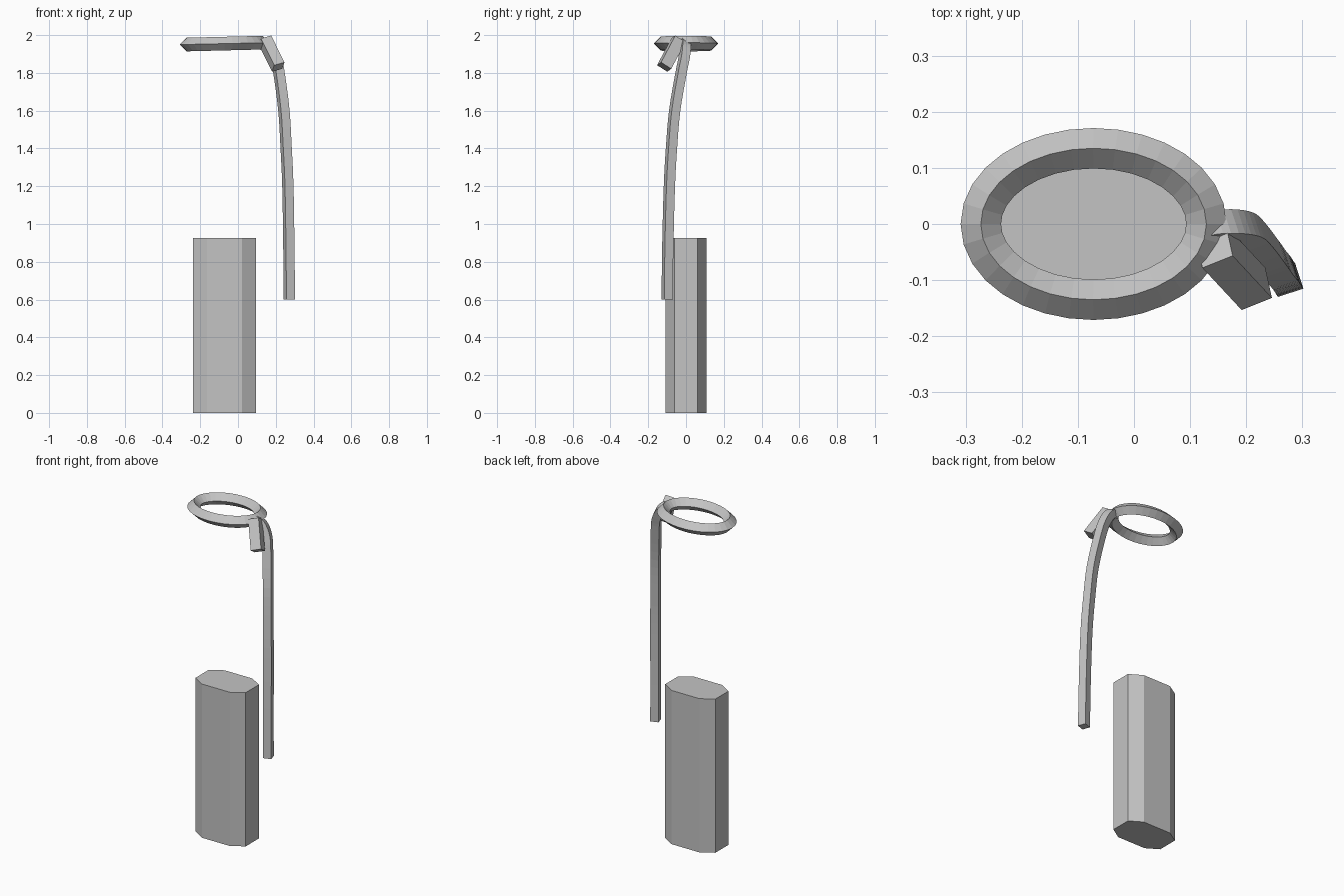
import bpy, bmesh, math
from mathutils import Vector, Matrix

old = bpy.data.objects.get("Cube")
if old:
    bpy.data.objects.remove(old, do_unlink=True)

grey = bpy.data.materials.new("plain_grey")
grey.use_nodes = True
grey.diffuse_color = (0.55, 0.55, 0.55, 1)
grey.node_tree.nodes["Principled BSDF"].inputs["Base Color"].default_value = grey.diffuse_color


def finish(name, bm):
    bmesh.ops.recalc_face_normals(bm, faces=bm.faces)
    mesh = bpy.data.meshes.new(name)
    bm.to_mesh(mesh)
    bm.free()
    mesh.materials.append(grey)
    obj = bpy.data.objects.new(name, mesh)
    bpy.context.collection.objects.link(obj)
    return obj


def sweep(name, path, ref, radius, turn, closed=False):
    """Carry a square section along a path, keeping it aligned to ref."""
    bm = bmesh.new()
    n = len(path)
    rings = []
    for i, p in enumerate(path):
        ahead = path[(i + 1) % n] if closed else path[min(i + 1, n - 1)]
        behind = path[i - 1] if closed else path[max(i - 1, 0)]
        tangent = (ahead - behind).normalized()
        u = (ref - tangent * ref.dot(tangent)).normalized()
        v = tangent.cross(u)
        angles = [turn + k * math.pi / 2 for k in range(4)]
        rings.append([bm.verts.new(p + radius * (u * math.cos(a) + v * math.sin(a)))
                      for a in angles])
    for i in range(n if closed else n - 1):
        a, b = rings[i], rings[(i + 1) % n]
        for k in range(4):
            m = (k + 1) % 4
            bm.faces.new((a[k], a[m], b[m], b[k]))
    if not closed:
        bm.faces.new(rings[0])
        bm.faces.new(rings[-1])
    return finish(name, bm)


def smooth_path(points, steps):
    """Catmull-Rom curve through the points."""
    pts = [Vector(p) for p in points]
    pts = [2 * pts[0] - pts[1]] + pts + [2 * pts[-1] - pts[-2]]
    out = []
    for a, b, c, d in zip(pts, pts[1:], pts[2:], pts[3:]):
        for s in range(steps):
            t = s / steps
            out.append(0.5 * (2 * b + (c - a) * t + (2 * a - 5 * b + 4 * c - d) * t ** 2
                              + (3 * b - a - 3 * c + d) * t ** 3))
    return out + [pts[-2]]


# Eight-sided pillar
CX = -0.072
outline = [(0.167, 0.062), (0.093, 0.108)]
corners = []
for sx, sy in ((1, 1), (-1, 1), (-1, -1), (1, -1)):
    pair = outline if sx * sy > 0 else outline[::-1]
    corners += [(CX + sx * x, sy * y, 0) for x, y in pair]
bm = bmesh.new()
base = bm.faces.new([bm.verts.new(c) for c in corners])
top = bmesh.ops.extrude_face_region(bm, geom=[base], use_keep_orig=True)
bmesh.ops.translate(bm, vec=(0, 0, 0.925),
                    verts=[g for g in top["geom"] if isinstance(g, bmesh.types.BMVert)])
finish("pillar", bm)

# Oval hoop with a diamond section
SEGMENTS = 32
oval = [Vector((CX + 0.201 * math.cos(a), 0.135 * math.sin(a), 1.955 + 0.005 * math.cos(a)))
        for a in (2 * math.pi * i / SEGMENTS for i in range(SEGMENTS))]
sweep("hoop", oval, Vector((0, 0, 1)), 0.036, 0, closed=True)

# Long curved handle hanging from the hoop
handle = [(0.125, -0.01, 1.955), (0.165, -0.005, 1.935), (0.198, -0.01, 1.88),
          (0.217, -0.026, 1.8), (0.243, -0.06, 1.6), (0.255, -0.077, 1.4),
          (0.264, -0.088, 1.2), (0.269, -0.096, 0.9), (0.272, -0.1, 0.6)]
sweep("handle", smooth_path(handle, 4), Vector((0.95, 0.31, 0)), 0.0335, math.pi / 4)

# Slanted block at the joint
axis = Vector((0.4, -0.43, -0.81)).normalized()
side = Vector((0.95, 0.27, 0.1))
side = (side - axis * side.dot(axis)).normalized()
depth = axis.cross(side)
bm = bmesh.new()
bmesh.ops.create_cube(bm, size=1)
turn = Matrix((side, depth, axis)).transposed().to_4x4()
place = Matrix.Translation((0.178, -0.078, 1.902)) @ turn @ Matrix.Diagonal((0.06, 0.065, 0.175, 1))
bmesh.ops.transform(bm, matrix=place, verts=bm.verts)
finish("joint_block", bm)
